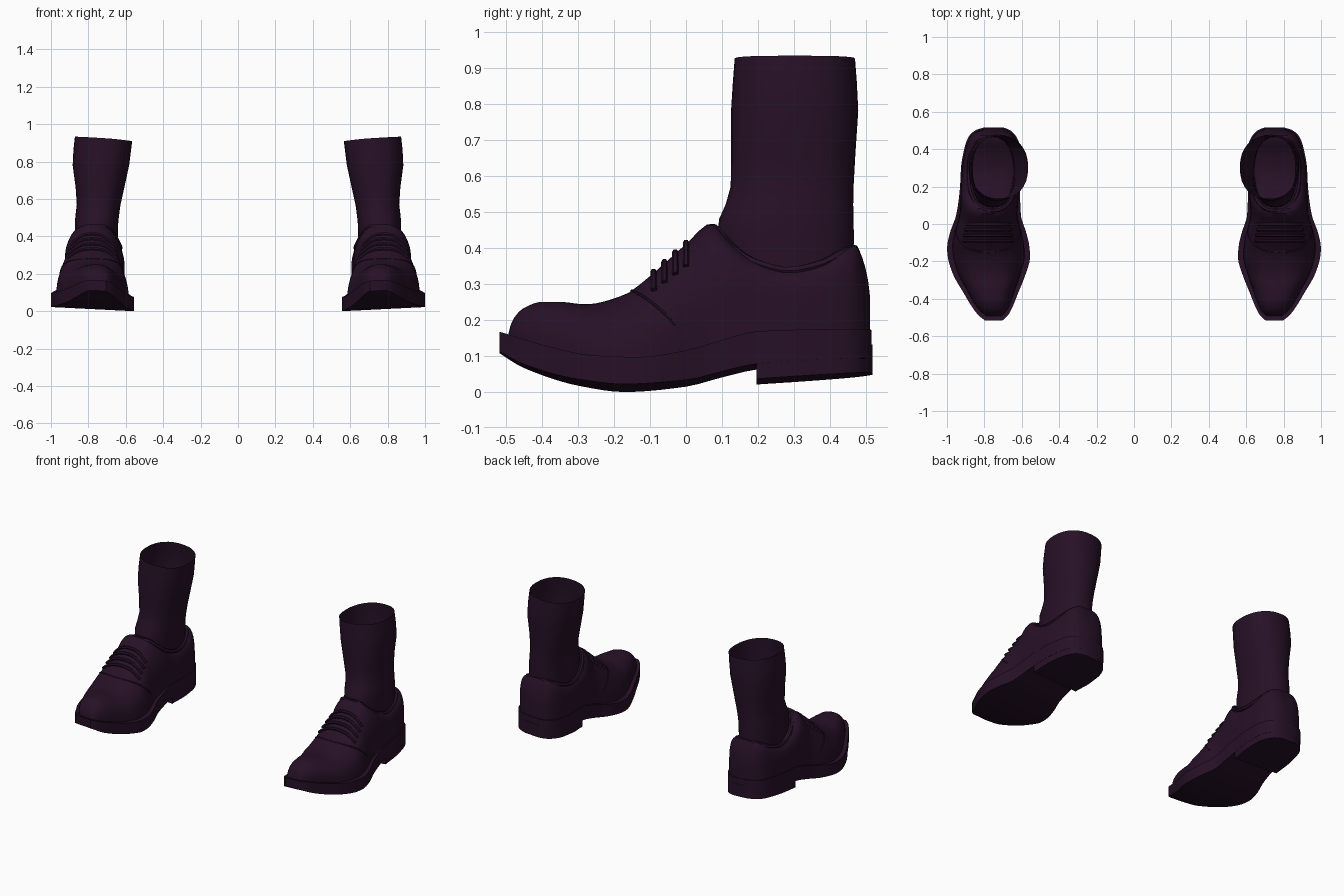
import bpy, bmesh, math

if "Cube" in bpy.data.objects:
    bpy.data.objects.remove(bpy.data.objects["Cube"])

mat = bpy.data.materials.new("dark plum leather")
mat.diffuse_color = (0.02, 0.0055, 0.02, 1)
mat.use_nodes = True
mat.node_tree.nodes["Principled BSDF"].inputs["Base Color"].default_value = mat.diffuse_color

# Profiles along the shoe: (y, value)
INNER = [(-.517, .705), (-.49, .675), (-.44, .648), (-.37, .62), (-.27, .58), (-.18, .556),
         (-.13, .558), (-.05, .575), (.05, .605), (.2, .61), (.3, .60), (.4, .605),
         (.46, .625), (.5, .66), (.517, .70)]
OUTER = [(-.517, .795), (-.49, .83), (-.44, .868), (-.37, .91), (-.27, .967), (-.18, .995),
         (-.13, 1.0), (-.05, .985), (.05, .95), (.2, .93), (.3, .925), (.4, .908),
         (.46, .888), (.5, .85), (.517, .80)]
SOLE_TOP = [(-.517, .155), (-.4, .115), (-.25, .08), (-.13, .075), (0, .095), (.1, .125),
            (.2, .15), (.517, .16)]
SOLE_BOTTOM = [(-.517, .10), (-.45, .062), (-.3, .016), (-.17, 0), (0, .013), (.1, .038),
               (.2, .06), (.517, .08)]
UPPER_TOP = [(-.492, .165), (-.485, .19), (-.47, .215), (-.45, .233), (-.4, .25), (-.35, .25),
             (-.28, .243), (-.17, .27), (-.12, .305), (0, .41), (.07, .468), (.12, .42),
             (.18, .375), (.285, .348), (.37, .365), (.47, .408), (.49, .37), (.505, .31), (.511, .26)]
FULLNESS = [(-.49, 2.4), (-.2, 2.4), (0, 2.3), (.07, 2.8), (.15, 5), (.4, 5), (.511, 3)]
WIDTH = [(-.49, .9), (-.13, .87), (.05, .9), (.2, .97), (.511, .95)]


def at(table, y):
    """Smooth interpolation in a profile table."""
    n = len(table)
    y = min(max(y, table[0][0]), table[-1][0])
    i = next(k for k in range(n - 1) if y <= table[k + 1][0])

    def secant(k):
        return (table[k + 1][1] - table[k][1]) / (table[k + 1][0] - table[k][0])

    def slope(k):
        if k in (0, n - 1):
            return secant(min(k, n - 2))
        a, b = secant(k - 1), secant(k)
        return 0 if a * b <= 0 else 2 * a * b / (a + b)
    (y0, v0), (y1, v1) = table[i], table[i + 1]
    d = y1 - y0
    t = (y - y0) / d
    return (v0 * (1 + 2 * t) * (1 - t) ** 2 + v1 * t * t * (3 - 2 * t)
            + d * slope(i) * t * (1 - t) ** 2 - d * slope(i + 1) * t * t * (1 - t))


def stations(a, b, n):
    return [(a + b) / 2 - (b - a) / 2 * math.cos(math.pi * i / n) for i in range(n + 1)]


def power(v, e):
    return math.copysign(abs(v) ** e, v)


def tilt(x):
    return .05 * (x - .56)


def finish(obj):
    """Material, smooth shading and the second shoe."""
    obj.data.materials.append(mat)
    obj.modifiers.new("pair", 'MIRROR').use_axis = (True, False, False)
    bpy.ops.object.select_all(action='DESELECT')
    obj.select_set(True)
    bpy.context.view_layer.objects.active = obj
    bpy.ops.object.shade_smooth_by_angle(angle=math.radians(38))


def loft(name, rings, cap_start=True, cap_end=True, closed_path=False):
    bm = bmesh.new()
    vs = [[bm.verts.new(p) for p in r] for r in rings]
    m = len(vs[0])
    pairs = list(zip(vs, vs[1:])) + ([(vs[-1], vs[0])] if closed_path else [])
    for a, b in pairs:
        for j in range(m):
            k = (j + 1) % m
            bm.faces.new((a[j], a[k], b[k], b[j]))
    if cap_start and not closed_path:
        bm.faces.new(vs[0])
    if cap_end and not closed_path:
        bm.faces.new(vs[-1])
    bmesh.ops.recalc_face_normals(bm, faces=bm.faces)
    me = bpy.data.meshes.new(name)
    bm.to_mesh(me)
    bm.free()
    obj = bpy.data.objects.new(name, me)
    bpy.context.collection.objects.link(obj)
    finish(obj)


def tube(name, pts, r, closed=False):
    """Thin round cord along points."""
    from mathutils import Vector
    pts = [Vector(p) for p in pts]
    n, rings = len(pts), []
    for i, p in enumerate(pts):
        a = pts[(i - 1) % n] if closed or i else p
        b = pts[(i + 1) % n] if closed or i < n - 1 else p
        t = (b - a).normalized()
        side = t.cross(Vector((0, 0, 1))).normalized()
        up = side.cross(t)
        rings.append([p + r * (math.cos(q) * side + math.sin(q) * up)
                      for q in [math.tau * k / 6 for k in range(6)]])
    loft(name, rings, closed_path=closed)


def slab(y, low, high, inset=0.0):
    """Four-sided cross-section of the sole."""
    a, b = at(INNER, y) + inset, at(OUTER, y) - inset
    return [(a, y, low + tilt(a)), (b, y, low + tilt(b)), (b, y, high + tilt(b)), (a, y, high + tilt(a))]


def upper_point(y, ang, grow=0.0):
    """Point on the leather upper, ang runs over the top from outside to inside."""
    ys = y * (1.05 if y < 0 else 1.012)
    a, b = at(INNER, ys), at(OUTER, ys)
    w = (b - a) / 2 * at(WIDTH, y) + grow
    base, e = at(SOLE_TOP, ys) - .01, 2 / at(FULLNESS, y)
    x = (a + b) / 2 + w * power(math.cos(ang), e)
    s = power(math.sin(ang), e)
    return (x, y, base + (at(UPPER_TOP, y) + grow - base) * s + tilt(x) * (1 - s))


# Sole with welt, and stacked heel
loft("sole", [slab(y, at(SOLE_BOTTOM, y), at(SOLE_TOP, y)) for y in stations(-.517, .515, 48)])
loft("heel", [slab(y, .018 + .07 * (y - .195), .12, .001) for y in stations(.195, .517, 20)])

# Leather upper
ARC = [math.pi * i / 28 for i in range(29)]
loft("upper", [[upper_point(y, q) for q in ARC] for y in stations(-.492, .511, 64)])

# Rolled edge around the ankle opening
collar = []
for i in range(48):
    q = math.tau * i / 48
    y = .27 - .198 * power(math.cos(q), .85)
    collar.append((.757 + .128 * power(math.sin(q), .85), y, at(UPPER_TOP, y) - .012))
tube("collar_edge", collar, .012, closed=True)

# Laces across the instep
for i in range(4):
    y = -.09 + .03 * i
    tube("lace_%d" % (i + 1), [upper_point(y, math.radians(50 + 80 * k / 12), .004) for k in range(13)], .009)

# Seam across the front of the lacing
tube("toe_seam", [upper_point(-.15 + .12 * abs(k / 12 - 1) ** 2, math.radians(15 + 150 * k / 24), 0)
                  for k in range(25)], .004)

# Sock shaft, open at the top: (z, inner x, outer x, front y, back y)
SOCK = [(.30, .645, .87, .12, .46), (.42, .642, .872, .085, .466), (.48, .640, .872, .092, .465),
        (.52, .635, .868, .11, .464), (.57, .628, .862, .124, .465), (.66, .608, .868, .125, .470),
        (.78, .582, .884, .125, .478), (.86, .572, .880, .13, .474), (.92, .566, .872, .135, .469)]
rings = []
for z, a, b, f, k in SOCK:
    ring = []
    for i in range(32):
        q = math.tau * i / 32
        c = math.cos(q)
        lip = (.012 * c - .004 * c * c + .005) if z > .9 else 0
        ring.append(((a + b) / 2 + (b - a) / 2 * power(c, .88),
                     (f + k) / 2 + (k - f) / 2 * power(math.sin(q), .88), z + lip))
    rings.append(ring)
loft("sock", rings, cap_end=False)
